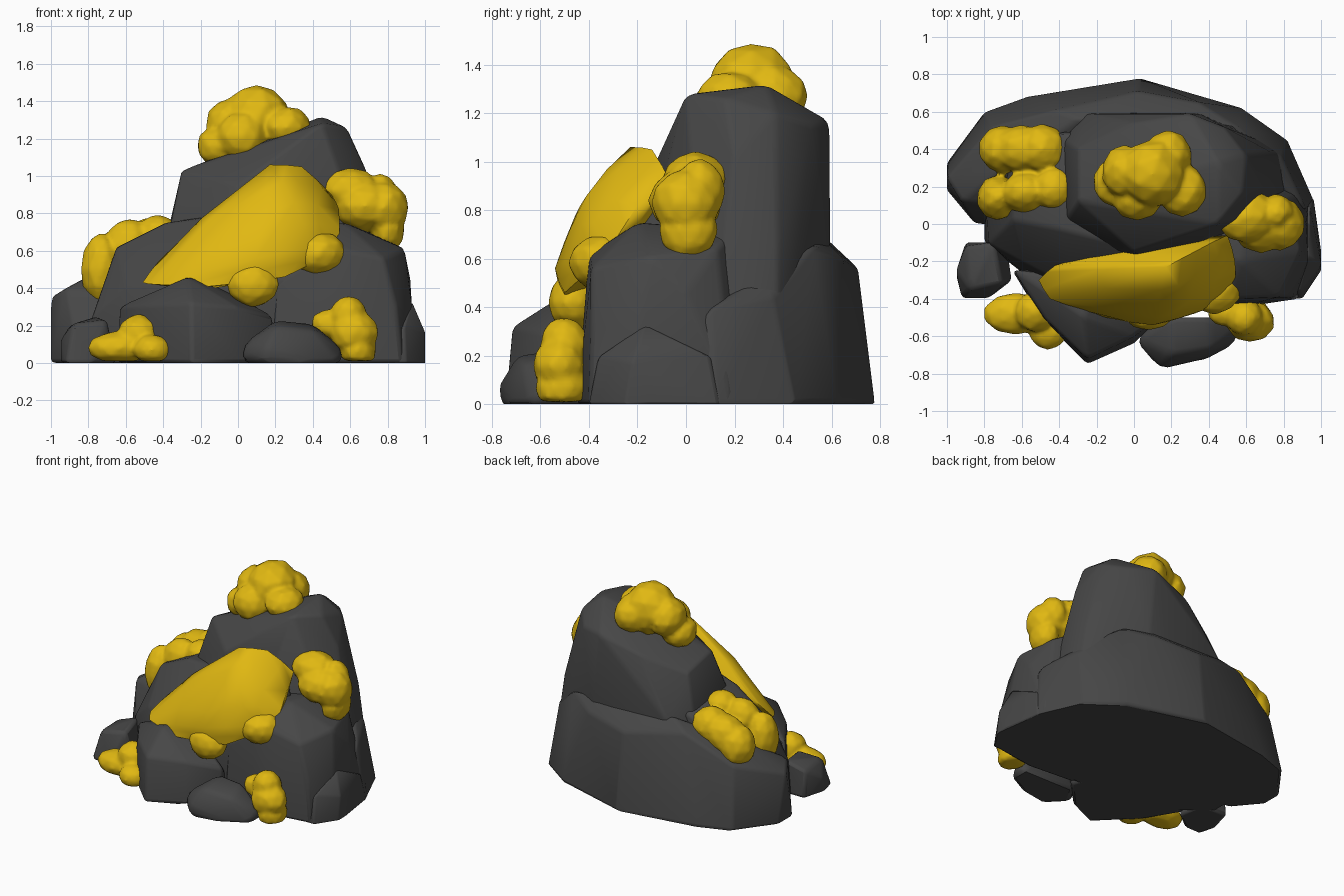
import bpy
import bmesh
import math
import random
from mathutils import Vector

random.seed(4)

default_cube = bpy.data.objects.get("Cube")
if default_cube:
    bpy.data.objects.remove(default_cube, do_unlink=True)


def make_material(name, colour):
    material = bpy.data.materials.new(name)
    material.use_nodes = True
    material.diffuse_color = colour
    material.node_tree.nodes["Principled BSDF"].inputs["Base Color"].default_value = colour
    return material


stone = make_material("dark stone", (.062, .062, .062, 1))
gold = make_material("yellow gold", (.75, .48, .006, 1))


def add_object(name, bm, material, smooth_angle):
    bmesh.ops.recalc_face_normals(bm, faces=bm.faces[:])
    mesh = bpy.data.meshes.new(name)
    bm.to_mesh(mesh)
    bm.free()
    mesh.materials.append(material)
    result = bpy.data.objects.new(name, mesh)
    bpy.context.collection.objects.link(result)
    bpy.ops.object.select_all(action="DESELECT")
    result.select_set(True)
    bpy.context.view_layer.objects.active = result
    bpy.ops.object.shade_smooth_by_angle(angle=math.radians(smooth_angle))
    return result


def add_hull(bm, corners):
    """Wrap a chunky convex stone around a handful of corners."""
    verts = [bm.verts.new(corner) for corner in corners]
    hull = bmesh.ops.convex_hull(bm, input=verts)
    unused = {v for v in hull["geom_interior"] + hull["geom_unused"]
              if isinstance(v, bmesh.types.BMVert)}
    bmesh.ops.delete(bm, geom=list(unused), context="VERTS")


def rock(name, footprint, upper, bevel=.02):
    """Stone with a flat footprint on the ground and free upper corners."""
    bm = bmesh.new()
    add_hull(bm, [(x, y, 0) for x, y in footprint] + list(upper))
    result = add_object(name, bm, stone, 55)
    rounding = result.modifiers.new("worn edges", "BEVEL")
    rounding.width = bevel
    rounding.segments = 2
    rounding.limit_method = "ANGLE"
    rounding.angle_limit = math.radians(15)


def nugget_cluster(name, lumps, roughness=.04):
    """Irregular rounded lumps, given as centre then radii, fused into one skin."""
    bm = bmesh.new()
    for x, y, z, *radii in lumps:
        ball = bmesh.ops.create_icosphere(bm, subdivisions=2, radius=1)
        centre, size = Vector((x, y, z)), Vector(radii)
        for vert in ball["verts"]:
            wobble = 1.02 + random.uniform(-roughness, roughness)
            vert.co = centre + vert.co * size * wobble
            vert.co.z = max(vert.co.z, .01)
    cluster = add_object(name, bm, gold, 60)
    fuse = cluster.modifiers.new("fused skin", "REMESH")
    fuse.mode = "VOXEL"
    fuse.voxel_size = .014
    fuse.use_smooth_shade = True
    soften = cluster.modifiers.new("soft creases", "SMOOTH")
    soften.factor = .5
    soften.iterations = 2


# Tall central peak, its right flank running down to the ground
rock("main_peak",
     [(.84, .38), (.9, .1), (.2, -.3), (-.45, -.1), (-.45, .5), (.1, .6)],
     [(.45, .0, 1.28), (.45, .33, 1.32), (.58, .16, 1.26), (.6, .37, 1.2),
      (.3, .59, 1.17), (.48, .52, 1.15), (.1, .02, 1.13), (-.3, .12, 1.03),
      (-.3, .4, .97), (0, .54, 1.08), (.69, .2, 1.02), (.74, .38, .66),
      (.35, .59, .65), (-.25, .59, .68), (-.36, .03, .74), (-.38, .45, .68),
      (.35, -.09, .95), (0, -.15, .95)])

# Wide rear base with a sloping shelf
rock("rear_base",
     [(-1, .33), (-1, .18), (-.85, 0), (-.8, .6), (-.58, .68), (.03, .78),
      (.4, .67), (.58, .62), (.82, .45), (.96, .13), (.9, -.2)],
     [(-1, .25, .35), (-.92, .12, .4), (-.76, .52, .44), (-.42, .61, .63),
      (-.7, .3, .52), (.02, .71, .56), (.35, .65, .6), (.56, .52, .65),
      (.79, .36, .45), (.91, .1, .4), (.3, .57, .68), (-.3, .56, .7)])

# Broad left shoulder below the peak
rock("left_shoulder",
     [(-.8, -.1), (-.65, -.22), (-.4, -.42), (.3, -.4), (.5, .1), (-.8, .4)],
     [(-.78, -.1, .25), (-.65, .02, .62), (-.39, -.03, .75), (-.64, .4, .58),
      (-.35, .5, .72), (-.6, -.2, .4), (.3, -.2, .85), (.5, -.1, .8),
      (-.3, -.36, .45), (.3, -.4, .45)])

# Large boulder on the right of the front, with a low foot
rock("right_boulder",
     [(.93, -.25), (.88, -.4), (.55, -.45), (.18, -.42), (.94, .2), (.3, .2)],
     [(.93, -.2, .3), (.92, 0, .46), (.89, -.15, .61), (.57, -.2, .75),
      (.5, -.4, .62), (.85, -.39, .3), (.2, -.4, .42), (.82, .13, .64),
      (.3, -.1, .72), (.66, .2, .72), (.78, -.39, .56)])
rock("right_foot",
     [(1, -.25), (1, -.14), (.9, -.4), (.7, -.4), (.96, .14), (.7, .2)],
     [(1, -.22, .17), (.93, -.17, .33), (.89, -.36, .2), (.94, .1, .2)])

# Wedge shaped boulder at the front
rock("front_boulder",
     [(-.65, -.25), (-.5, -.5), (-.25, -.75), (0, -.64), (.18, -.45), (.1, -.2)],
     [(-.64, -.25, .3), (-.48, -.5, .31), (-.25, -.72, .32), (-.27, -.5, .46),
      (0, -.6, .3), (.19, -.45, .25), (-.2, -.3, .46)])

# Two loose stones
rock("left_loose_stone",
     [(-.95, -.28), (-.92, -.4), (-.78, -.4), (-.65, -.3), (-.68, -.1), (-.9, -.1)],
     [(-.95, -.25, .12), (-.88, -.35, .21), (-.7, -.32, .23), (-.9, -.12, .2),
      (-.75, -.1, .25)])
rock("front_loose_stone",
     [(.02, -.64), (.15, -.76), (.4, -.72), (.55, -.64), (.55, -.5), (.1, -.5)],
     [(.02, -.62, .1), (.14, -.78, .07), (.2, -.7, .2), (.42, -.67, .17),
      (.2, -.5, .23), (.4, -.5, .21), (.56, -.55, .08)], bevel=.03)

# Large gold vein draped over the front slope
vein = bmesh.new()
add_hull(vein, [
    (-.51, -.3, .43), (-.42, -.22, .55), (-.45, -.4, .42), (-.24, -.2, .71),
    (0, -.2, .9), (.17, -.23, 1.06), (.34, -.14, 1.05), (.5, -.06, .9),
    (.54, -.2, .82), (.54, -.33, .62), (.4, -.45, .62), (.1, -.54, .56),
    (.25, -.5, .46), (-.15, -.5, .41), (.12, -.46, .77), (.3, -.41, .86)])
bmesh.ops.subdivide_edges(vein, edges=vein.edges[:], cuts=1, use_grid_fill=True, smooth=.12)
add_object("front_gold_vein", vein, gold, 60)
nugget_cluster("front_vein_lumps", [
    (.43, -.34, .58, .15, .14, .12),
    (.08, -.46, .42, .14, .11, .12)])

# Gold crown on the summit
nugget_cluster("summit_gold", [
    (.1, .27, 1.3, .18, .18, .19),
    (-.05, .28, 1.27, .12, .14, .14),
    (-.1, .22, 1.16, .12, .13, .11),
    (.02, .15, 1.21, .14, .13, .13),
    (.26, .18, 1.26, .13, .14, .11),
    (.18, .36, 1.27, .13, .14, .13)])

# Gold on the right side
nugget_cluster("right_gold", [
    (.6, .04, .92, .16, .14, .12),
    (.68, 0, .84, .16, .15, .14),
    (.78, .0, .83, .13, .14, .14),
    (.76, .06, .88, .1, .1, .13),
    (.8, .01, .72, .09, .12, .13)])

# Gold on the left side: a rear bar and a row of three lumps
nugget_cluster("left_gold", [
    (-.7, .4, .54, .13, .13, .15),
    (-.6, .4, .6, .15, .13, .14),
    (-.49, .4, .64, .13, .13, .13),
    (-.73, .14, .5, .11, .12, .19),
    (-.58, .17, .63, .13, .11, .14),
    (-.43, .19, .69, .11, .11, .1)])

# Gold at the foot of the pile
nugget_cluster("front_left_gold", [
    (-.63, -.48, .08, .17, .11, .09),
    (-.53, -.47, .15, .11, .11, .11),
    (-.46, -.58, .07, .1, .09, .08)])
nugget_cluster("front_right_gold", [
    (.59, -.5, .25, .1, .1, .11),
    (.5, -.47, .21, .11, .08, .08),
    (.62, -.52, .16, .13, .11, .12),
    (.64, -.51, .07, .1, .11, .1)])
